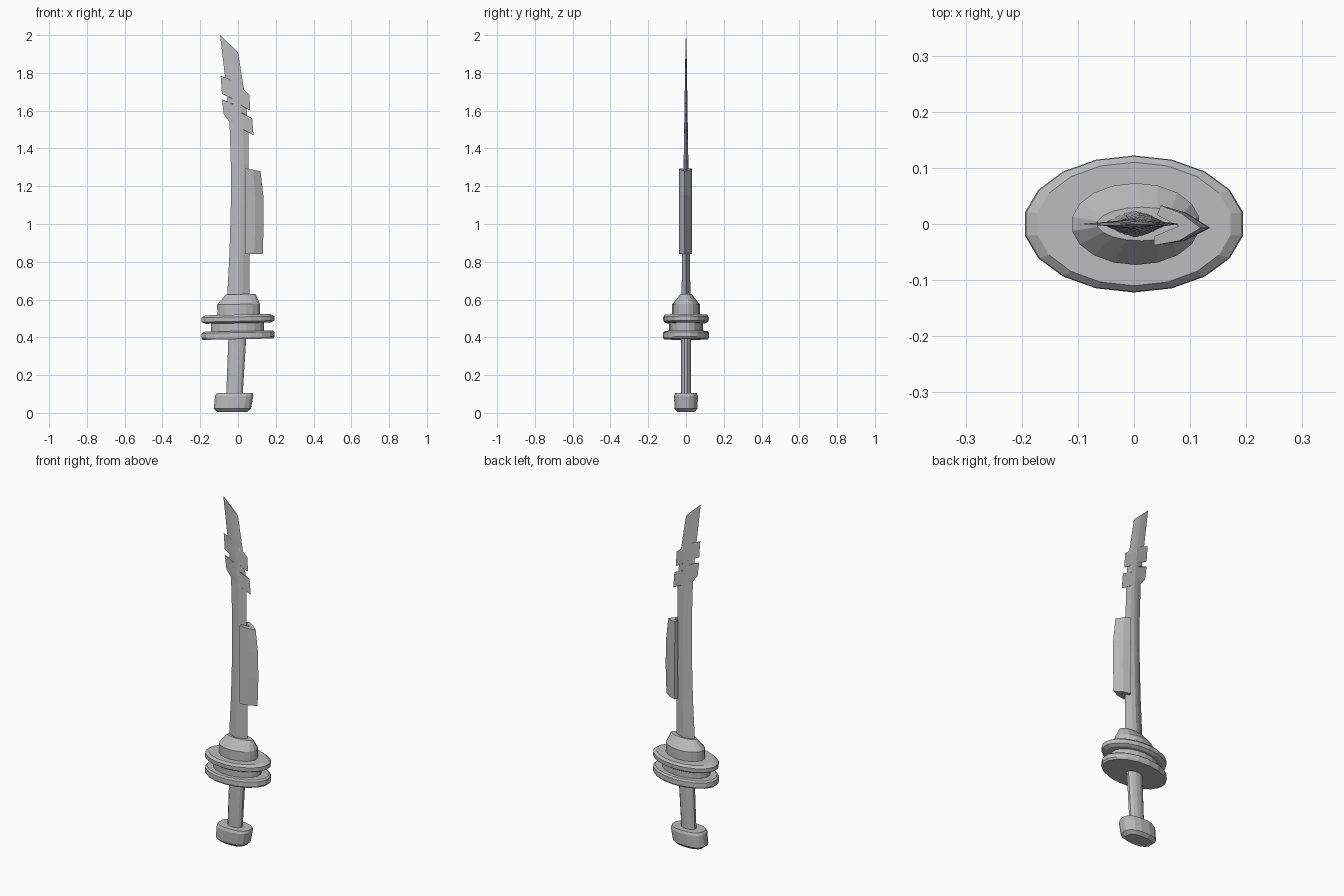
import bpy, bmesh, math

if "Cube" in bpy.data.objects:
    bpy.data.objects.remove(bpy.data.objects["Cube"], do_unlink=True)

metal = bpy.data.materials.new("plain_grey")
metal.use_nodes = True
GREY = (0.5, 0.5, 0.5, 1)
metal.diffuse_color = GREY
metal.node_tree.nodes["Principled BSDF"].inputs["Base Color"].default_value = GREY


def loft(name, rings):
    """Skin equal-length closed rings of points and cap both ends."""
    bm = bmesh.new()
    loops = [[bm.verts.new(p) for p in ring] for ring in rings]
    n = len(loops[0])
    for a, b in zip(loops, loops[1:]):
        for i in range(n):
            j = (i + 1) % n
            bm.faces.new((a[i], a[j], b[j], b[i]))
    bm.faces.new(loops[0][::-1])
    bm.faces.new(loops[-1])
    bmesh.ops.recalc_face_normals(bm, faces=bm.faces)
    mesh = bpy.data.meshes.new(name)
    bm.to_mesh(mesh)
    bm.free()
    mesh.materials.append(metal)
    obj = bpy.data.objects.new(name, mesh)
    bpy.context.collection.objects.link(obj)
    return obj


def oval(cx, z, rx, ry, sides=18, tilt=0.0, power=1.0):
    """Oval ring; power below 1 squares it off."""
    ring = []
    for i in range(sides):
        a = math.tau * (i + 0.5) / sides
        c, s = math.cos(a), math.sin(a)
        x = math.copysign(abs(c) ** power, c) * rx
        y = math.copysign(abs(s) ** power, s) * ry
        ring.append((cx + x, y, z + x * tilt))
    return ring


def stack(name, levels, **kw):
    return loft(name, [oval(*lv, **kw) for lv in levels])


# Pommel and grip
stack("pommel", [(-0.03, 0.005, 0.08, 0.045), (-0.03, 0.022, 0.1, 0.062),
                 (-0.02, 0.09, 0.103, 0.064), (-0.018, 0.104, 0.097, 0.058)],
      sides=16, power=0.8)
stack("grip", [(-0.019, 0.09, 0.045, 0.028), (-0.003, 0.41, 0.049, 0.028)], sides=12)

# Guard: two discs joined by a narrower neck
stack("lower_guard", [(0, 0.39, 0.19, 0.117), (0, 0.4, 0.197, 0.122),
                      (0, 0.425, 0.195, 0.121), (0, 0.433, 0.185, 0.112)], tilt=0.02)
stack("guard_neck", [(-0.003, 0.425, 0.142, 0.09), (-0.003, 0.485, 0.142, 0.09)])
stack("upper_guard", [(0, 0.475, 0.175, 0.105), (0, 0.485, 0.195, 0.12),
                      (0, 0.508, 0.195, 0.121), (0, 0.52, 0.175, 0.11)], tilt=0.02)

# Collar tapering to the blade
stack("collar", [(0.003, 0.51, 0.114, 0.073), (0.003, 0.575, 0.115, 0.073),
                 (0.014, 0.628, 0.08, 0.03)], tilt=0.02)

# Curved blade with toothed edges: (left x, left z, right x, right z)
edges = [(-0.058, 0.6, 0.062, 0.6), (-0.045, 0.85, 0.06, 0.85),
         (-0.038, 1.1, 0.058, 1.1), (-0.038, 1.32, 0.056, 1.32),
         (-0.045, 1.54, 0.055, 1.485), (-0.075, 1.58, 0.082, 1.47),
         (-0.085, 1.66, 0.075, 1.56), (-0.055, 1.645, 0.05, 1.565),
         (-0.055, 1.68, 0.045, 1.61), (-0.085, 1.69, 0.065, 1.6),
         (-0.092, 1.785, 0.06, 1.685), (-0.068, 1.775, 0.032, 1.71),
         (-0.095, 2.0, 0.0, 1.91)]
columns = ((0.27, 0.75), (0.5, 1.0), (0.73, 0.75))
rings = []
lowest = [0, 0, 0]
for xl, zl, xr, zr in edges:
    mid = (xl + xr) / 2
    front, back = [], []
    for k, (t, bulge) in enumerate(columns):
        z = max(zl + (zr - zl) * t, lowest[k] + 0.003)
        lowest[k] = z
        x = mid + (t - 0.5) * 0.095
        y = bulge * (0.002 + 0.022 * max(0, 2 - z) / 1.4)
        front.append((x, -y, z))
        back.append((x, y, z))
    rings.append([(xl, 0, zl)] + front + [(xr, 0, zr)] + back[::-1])
loft("blade", rings)

# V-shaped clip wrapped round the cutting edge
profile = [(0.05, 0.033), (0.093, 0.02), (0.136, -0.007), (0.09, -0.03),
           (0.036, -0.038), (0.036, -0.022), (0.088, -0.004), (0.042, 0.016)]
rings = []
for z, grow in ((0.84, 0.95), (1.0, 1.0), (1.15, 0.98), (1.295, 0.83)):
    drop = 0.15 if z > 1.2 else 0.0
    rings.append([(0.035 + (x - 0.035) * grow, y, z - drop * (x - 0.035))
                  for x, y in profile])
loft("edge_clip", rings)
